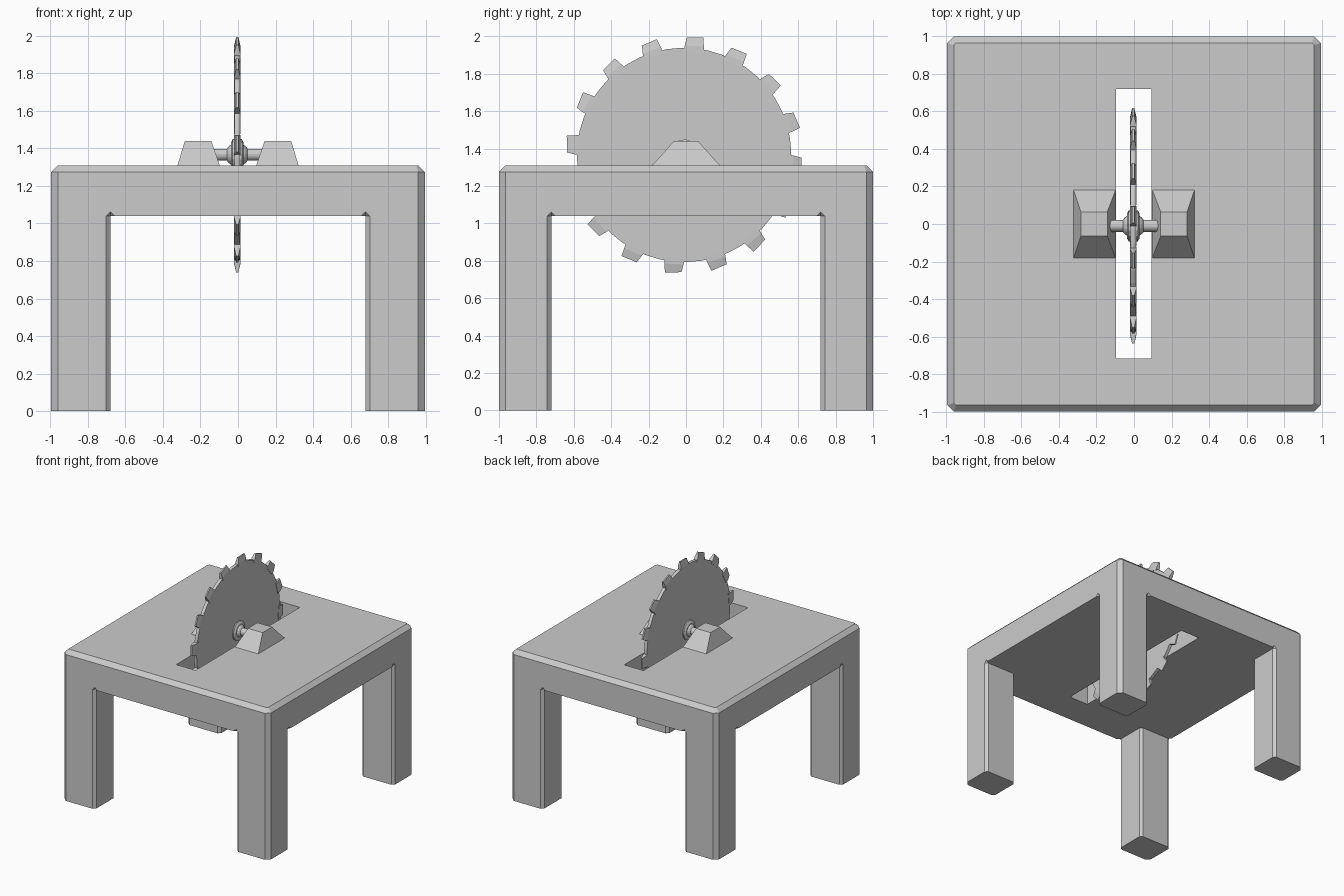
import bpy, bmesh
from math import sin, cos, pi, radians
from mathutils import Vector

if "Cube" in bpy.data.objects:
    bpy.data.objects.remove(bpy.data.objects["Cube"])

CX, CY, CZ = -0.004, -0.01, 1.366     # blade centre


def finish(name, bm):
    bmesh.ops.recalc_face_normals(bm, faces=bm.faces)
    me = bpy.data.meshes.new(name)
    bm.to_mesh(me)
    bm.free()
    ob = bpy.data.objects.new(name, me)
    bpy.context.collection.objects.link(ob)
    return ob


def loft(bm, rings):
    """Bridge equal-length closed rings and cap both ends."""
    vs = [[bm.verts.new(p) for p in r] for r in rings]
    n = len(rings[0])
    for a, b in zip(vs, vs[1:]):
        for i in range(n):
            j = (i + 1) % n
            bm.faces.new((a[i], a[j], b[j], b[i]))
    bm.faces.new(vs[0][::-1])
    bm.faces.new(vs[-1])


def rect(x0, x1, y0, y1, z):
    return [(x0, y0, z), (x1, y0, z), (x1, y1, z), (x0, y1, z)]


def polar(x, r, deg):
    a = radians(deg)
    return (CX + x, CY + r * cos(a), CZ + r * sin(a))


def lathe(name, profile, sides):
    bm = bmesh.new()
    loft(bm, [[polar(x, r, 17 + 360 * i / sides) for i in range(sides)] for x, r in profile])
    return finish(name, bm)


def cut(target, cutter):
    cutter.hide_render = True
    cutter.hide_set(True)
    m = target.modifiers.new(cutter.name, 'BOOLEAN')
    m.operation, m.solver, m.object = 'DIFFERENCE', 'EXACT', cutter


# Table body: chamfered block
W, D, H, C = 0.995, 1.0, 1.31, 0.035


def chamfered(w, d, c, z):
    q = [(w, d - c), (w - c, d), (c - w, d), (-w, d - c),
         (-w, c - d), (c - w, -d), (w - c, -d), (w, c - d)]
    return [(x, y, z) for x, y in q]


bm = bmesh.new()
loft(bm, [chamfered(W, D, C, 0), chamfered(W, D, C, H - C),
          chamfered(W - C, D - C, 0.012, H)])
table = finish("table", bm)

# Space between the legs: plus-shaped prism that also chamfers the leg edges
LX, LY, K, E = 0.68, 0.72, 0.022, 0.1
quad = [(W + E, LY + K + E), (W - K, LY), (LX + K, LY), (LX, LY + K), (LX, D - K), (LX + K + E, D + E)]
plus = (quad + [(-x, y) for x, y in quad[::-1]] + [(-x, -y) for x, y in quad]
        + [(x, -y) for x, y in quad[::-1]])
bm = bmesh.new()
loft(bm, [[(x, y, z) for x, y in plus] for z in (-0.1, 1.04)])
cut(table, finish("leg_space_cutter", bm))

# Slot for the blade
bm = bmesh.new()
loft(bm, [rect(-0.095, 0.092, -0.716, 0.72, z) for z in (0.9, 1.5)])
cut(table, finish("slot_cutter", bm))

# Small nicks where leg chamfers meet the apron
bm = bmesh.new()
for sx in (-1, 1):
    for sy in (-1, 1):
        for x, y in ((LX, D), (W, LY)):
            c = Vector((sx * x, sy * y, 1.04))
            ring = [bm.verts.new(c + Vector((K * cos(i * pi / 2), K * sin(i * pi / 2), 0)))
                    for i in range(4)]
            for dz in (K, -K):
                tip = bm.verts.new(c + Vector((0, 0, dz)))
                for i in range(4):
                    bm.faces.new((ring[i], ring[(i + 1) % 4], tip))
cut(table, finish("nick_cutter", bm))

# Tapered bearing blocks either side of the slot
for side, s in (("left", -1), ("right", 1)):
    bm = bmesh.new()
    loft(bm, [rect(s * 0.097, s * 0.323, -0.183, 0.183, 1.308),
              rect(s * 0.142, s * 0.283, -0.065, 0.065, 1.44)])
    finish(side + "_bearing_block", bm)

# Blade disc, and axle with flanges
lathe("blade_disc", [(-0.014, 0.573), (0.014, 0.573)], 48)
half = [(0.14, 0.032), (0.055, 0.032), (0.045, 0.045), (0.034, 0.052), (0.034, 0.066), (0.024, 0.083)]
axle = lathe("axle", [(-x, r) for x, r in half] + half[::-1], 16)

# Blade teeth, narrowing towards the rim
bm = bmesh.new()
for k in range(16):
    a = 17 + 22.5 * k
    rings = []
    for r0, r1, a0, a1, t in ((0.555, 0.555, -5.5, 5.8, 0.017), (0.59, 0.585, -4.8, 5.2, 0.016),
                              (0.636, 0.627, -3.8, 4.2, 0.006)):
        rings.append([polar(-t, r0, a + a0), polar(t, r0, a + a0),
                      polar(t, r1, a + a1), polar(-t, r1, a + a1)])
    loft(bm, rings)
finish("blade_teeth", bm)
